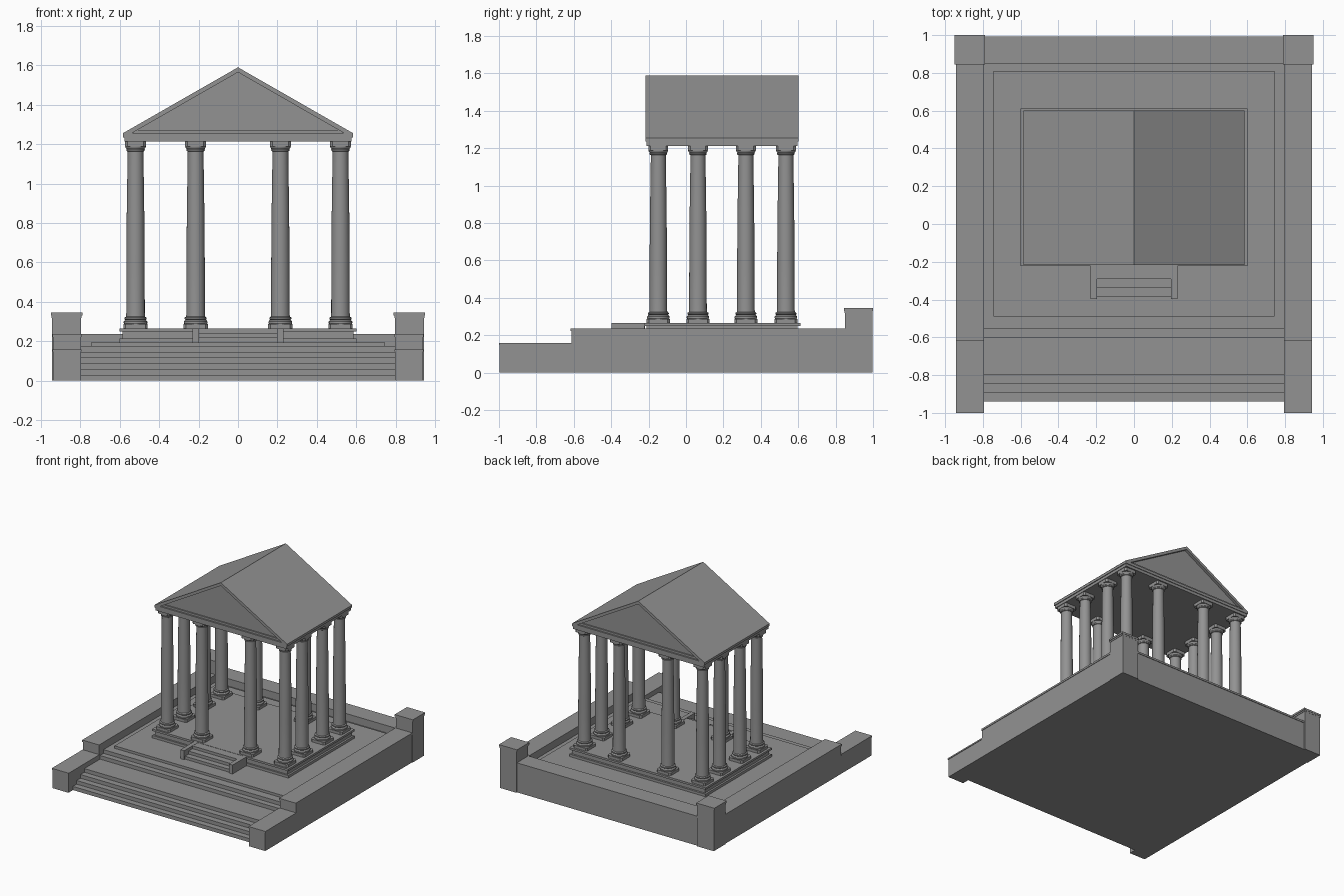
import bpy, bmesh, math

if "Cube" in bpy.data.objects:
    bpy.data.objects.remove(bpy.data.objects["Cube"])

stone = bpy.data.materials.new("dark_stone")
stone.diffuse_color = (.29, .29, .29, 1)
stone.use_nodes = True
stone.node_tree.nodes["Principled BSDF"].inputs["Base Color"].default_value = stone.diffuse_color


def finish(name, bm):
    bmesh.ops.recalc_face_normals(bm, faces=bm.faces)
    mesh = bpy.data.meshes.new(name)
    bm.to_mesh(mesh)
    bm.free()
    mesh.materials.append(stone)
    ob = bpy.data.objects.new(name, mesh)
    bpy.context.collection.objects.link(ob)
    return ob


def add_prism(bm, pts, a, b, axis):
    """Extrude a closed 2D profile from a to b along x (yz), y (xz) or z (xy)."""
    place = {'x': lambda p, t: (t, p[0], p[1]),
             'y': lambda p, t: (p[0], t, p[1]),
             'z': lambda p, t: (p[0], p[1], t)}[axis]
    lo = [bm.verts.new(place(p, a)) for p in pts]
    hi = [bm.verts.new(place(p, b)) for p in pts]
    bm.faces.new(lo)
    bm.faces.new(hi)
    n = len(pts)
    for i in range(n):
        j = (i + 1) % n
        bm.faces.new((lo[i], lo[j], hi[j], hi[i]))


def prism(name, pts, a, b, axis):
    bm = bmesh.new()
    add_prism(bm, pts, a, b, axis)
    return finish(name, bm)


def box(name, x0, x1, y0, y1, z0, z1):
    return prism(name, [(x0, y0), (x1, y0), (x1, y1), (x0, y1)], z0, z1, 'z')


def mirror_x(ob):
    ob.modifiers.new("mirror", 'MIRROR').use_axis[0] = True
    return ob


# Terrace with the wide front stairs, one stepped profile
risers = [-.94, -.893, -.845, -.797, -.60, -.555]
rise = .175 / len(risers)
stairs = [(.86, 0)]
for i, y in enumerate(risers):
    stairs += [(y, i * rise), (y, (i + 1) * rise)]
stairs.append((.86, .175))
prism("terrace_and_stairs", stairs, -.80, .80, 'x')
box("terrace_inlay", -.745, .745, -.49, .81, .175, .195)

# Enclosing walls with slightly projecting caps
mirror_x(box("front_wall_low", .797, .938, -.997, -.61, 0, .147))
mirror_x(box("front_wall_cap", .793, .942, -1, -.612, .147, .158))
mirror_x(box("side_wall", .797, .938, -.612, .85, 0, .222))
mirror_x(box("side_wall_cap", .793, .942, -.617, .85, .222, .237))
box("back_wall", -.80, .80, .852, .988, 0, .222)
box("back_wall_cap", -.80, .80, .847, .992, .222, .237)

# Back corner pillars
mirror_x(box("corner_pillar", .797, .943, .85, .997, 0, .318))
mirror_x(box("corner_pillar_neck", .794, .946, .848, .998, .318, .33))
mirror_x(box("corner_pillar_cap", .79, .95, .845, 1, .33, .345))

# Temple platform
box("platform_foot", -.60, .60, -.223, .612, .195, .215)
box("platform_body", -.585, .585, -.21, .597, .215, .25)
box("platform_slab", -.60, .60, -.223, .612, .25, .266)

# Small entrance stairs and their cheeks
entry = [(-.22, .19), (-.385, .19), (-.385, .218), (-.34, .218), (-.34, .242),
         (-.29, .242), (-.29, .264), (-.22, .264)]
prism("entrance_steps", entry, -.20, .20, 'x')
mirror_x(box("entrance_cheek", .197, .23, -.397, -.221, .19, .266))


# Columns: chamfered plinth and abacus around a turned shaft
def chamfered(h, c):
    return [(h, c - h), (h, h - c), (h - c, h), (c - h, h),
            (-h, h - c), (-h, c - h), (c - h, -h), (h - c, -h)]


def column_mesh():
    bm = bmesh.new()
    add_prism(bm, chamfered(.062, .012), .266, .288, 'z')
    add_prism(bm, chamfered(.053, .012), 1.188, 1.213, 'z')
    profile = [(.056, .286), (.060, .292), (.060, .300), (.056, .305), (.052, .309),
               (.056, .313), (.056, .320), (.048, .325), (.047, .34), (.0465, .60),
               (.0445, .85), (.040, 1.155), (.040, 1.163), (.046, 1.166),
               (.047, 1.172), (.045, 1.175), (.050, 1.181), (.052, 1.186), (.052, 1.19)]
    n = 24
    rings = [[bm.verts.new((r * math.cos(2 * math.pi * k / n),
                            r * math.sin(2 * math.pi * k / n), z)) for k in range(n)]
             for r, z in profile]
    for a, b in zip(rings, rings[1:]):
        for k in range(n):
            m = (k + 1) % n
            bm.faces.new((a[k], a[m], b[m], b[k]))
    bm.faces.new(rings[0])
    bm.faces.new(rings[-1])
    return finish("column", bm)


column = column_mesh()
bpy.context.view_layer.objects.active = column
column.select_set(True)
bpy.ops.object.shade_smooth_by_angle(angle=math.radians(30))
ys = [-.148, .064, .32, .534]
spots = [(x, y) for y in ys for x in (-.52, -.215, .215, .52)
         if abs(x) > .5 or y in (ys[0], ys[-1])]
column.location = (*spots[0], 0)
for x, y in spots[1:]:
    copy = column.copy()
    copy.location = (x, y, 0)
    bpy.context.collection.objects.link(copy)

# Entablature
box("architrave", -.577, .577, -.212, .597, 1.213, 1.235)
box("cornice", -.583, .583, -.217, .602, 1.235, 1.256)
box("pediment_sill", -.53, .53, -.205, .59, 1.256, 1.272)

# Gabled roof with recessed pediments
roof = [(-.585, 1.255), (0, 1.59), (.585, 1.255), (.54, 1.255), (0, 1.565), (-.54, 1.255)]
prism("roof", roof, -.217, .602, 'y')
prism("pediment", [(-.55, 1.255), (.55, 1.255), (0, 1.571)], -.195, .58, 'y')
